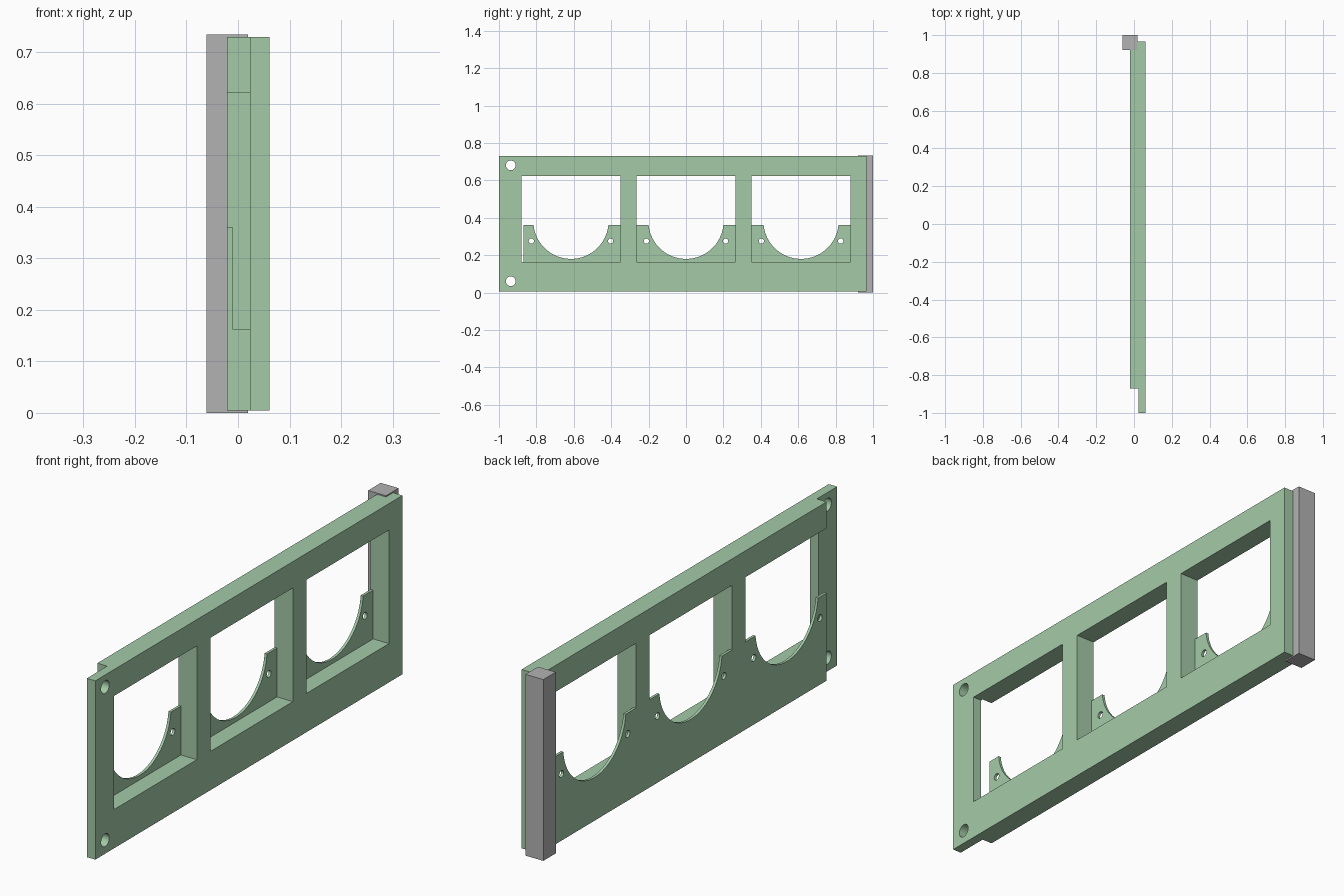
import bpy, bmesh, math
from mathutils import Vector

if "Cube" in bpy.data.objects:
    bpy.data.objects.remove(bpy.data.objects["Cube"])


def material(name, rgb):
    m = bpy.data.materials.new(name)
    m.diffuse_color = (*rgb, 1)
    m.use_nodes = True
    m.node_tree.nodes["Principled BSDF"].inputs["Base Color"].default_value = m.diffuse_color
    return m


GREEN = material("pale green", (0.37, 0.59, 0.39))
GREY = material("mid grey", (0.45, 0.45, 0.45))


def prism(name, points, direction, mat):
    """Extrude a flat polygon along a direction."""
    bm = bmesh.new()
    face = bm.faces.new([bm.verts.new(p) for p in points])
    ext = bmesh.ops.extrude_face_region(bm, geom=[face], use_keep_orig=True)
    verts = [g for g in ext["geom"] if isinstance(g, bmesh.types.BMVert)]
    bmesh.ops.translate(bm, verts=verts, vec=Vector(direction))
    bmesh.ops.recalc_face_normals(bm, faces=bm.faces)
    mesh = bpy.data.meshes.new(name)
    bm.to_mesh(mesh)
    bm.free()
    mesh.materials.append(mat)
    ob = bpy.data.objects.new(name, mesh)
    bpy.context.collection.objects.link(ob)
    return ob


def round_cutter(y, z, r, x0, x1, n):
    ring = [(x0, y + r * math.cos(2 * math.pi * i / n), z + r * math.sin(2 * math.pi * i / n))
            for i in range(n)]
    return prism("round_cutter", ring, (x1 - x0, 0, 0), GREEN)


def cut(target, cutter):
    mod = target.modifiers.new("cut", "BOOLEAN")
    mod.operation, mod.solver, mod.object = "DIFFERENCE", "EXACT", cutter
    bpy.context.view_layer.objects.active = target
    bpy.ops.object.modifier_apply(modifier=mod.name)
    bpy.data.objects.remove(cutter)


# Main panel: plan outline with a thin mounting flange at the -y end
plan = [(-0.021, -0.87), (0.023, -0.87), (0.023, -1.0), (0.061, -1.0), (0.061, 0.965), (-0.021, 0.965)]
panel = prism("panel", [(x, y, 0.005) for x, y in plan], (0, 0, 0.724), GREEN)

# Three windows, each leaving a thin back plate with a round cradle and two screw holes
window = [(-0.01, 0.162), (0.1, 0.162), (0.1, 0.622), (-0.1, 0.622), (-0.1, 0.36), (-0.01, 0.36)]
for yc in (-0.615, 0, 0.615):
    cut(panel, prism("window_cutter", [(x, yc - 0.264, z) for x, z in window], (0, 0.528, 0), GREEN))
    cut(panel, round_cutter(yc, 0.381, 0.201, -0.1, 0.0, 96))
    for side in (-1, 1):
        cut(panel, round_cutter(yc + side * 0.212, 0.275, 0.014, -0.1, 0.0, 24))

# Flange bolt holes
for z in (0.06, 0.68):
    cut(panel, round_cutter(-0.937, z, 0.026, -0.1, 0.1, 32))

# Smooth the round cuts, keep the edges crisp
bpy.ops.object.select_all(action="DESELECT")
panel.select_set(True)
bpy.context.view_layer.objects.active = panel
bpy.ops.object.shade_smooth_by_angle(angle=math.radians(25))

# Square post at the +y end
post = [(-0.061, 0.92), (0.019, 0.92), (0.019, 1.0), (-0.061, 1.0)]
prism("end_post", [(x, y, 0) for x, y in post], (0, 0, 0.734), GREY)
